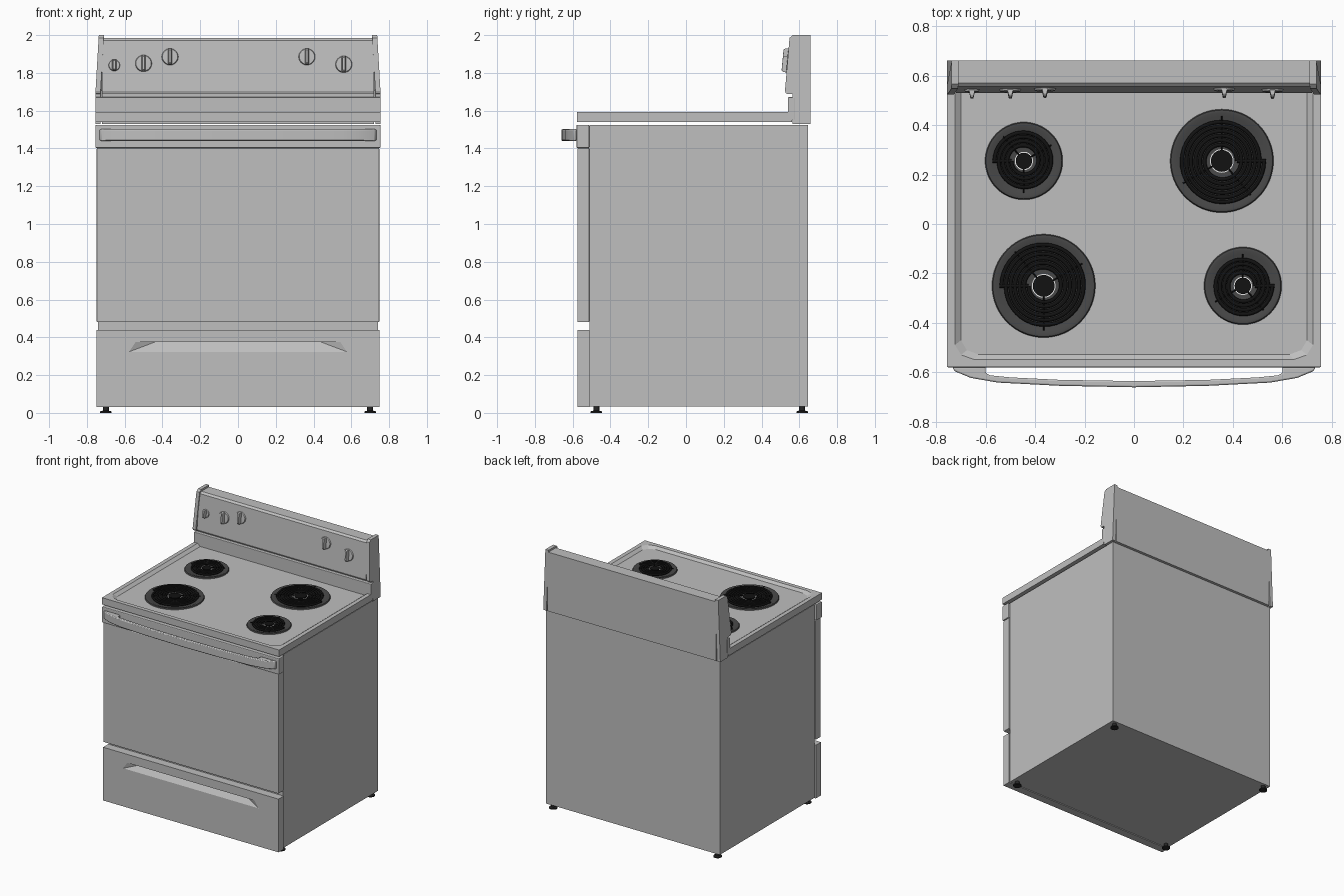
import bpy, bmesh, math
from mathutils import Matrix, Vector

if "Cube" in bpy.data.objects:
    bpy.data.objects.remove(bpy.data.objects["Cube"])


def material(name, v):
    m = bpy.data.materials.new(name)
    m.use_nodes = True
    m.diffuse_color = (v, v, v, 1)
    m.node_tree.nodes["Principled BSDF"].inputs["Base Color"].default_value = (v, v, v, 1)
    return m


ENAMEL = material("grey enamel", 0.52)
PAN = material("dark grey pan", 0.065)
COIL = material("black coil", 0.006)
FOOT = material("black rubber", 0.02)
TRIM = material("light trim", 0.8)


def finish(name, bm, mat, bevel=0.0, smooth=False):
    bmesh.ops.recalc_face_normals(bm, faces=bm.faces)
    mesh = bpy.data.meshes.new(name)
    bm.to_mesh(mesh)
    bm.free()
    ob = bpy.data.objects.new(name, mesh)
    bpy.context.collection.objects.link(ob)
    mesh.materials.append(mat)
    if bevel:
        mod = ob.modifiers.new("bevel", "BEVEL")
        mod.width, mod.segments, mod.limit_method = bevel, 2, "ANGLE"
    if smooth:
        bpy.ops.object.select_all(action="DESELECT")
        ob.select_set(True)
        bpy.context.view_layer.objects.active = ob
        bpy.ops.object.shade_smooth_by_angle(angle=math.radians(35))
    return ob


def hull(name, points, mat=ENAMEL, bevel=0.0):
    bm = bmesh.new()
    for p in points:
        bm.verts.new(p)
    bmesh.ops.convex_hull(bm, input=bm.verts)
    bmesh.ops.dissolve_limit(bm, angle_limit=0.01, verts=bm.verts, edges=bm.edges)
    return finish(name, bm, mat, bevel)


def box(name, x, y, z, mat=ENAMEL, bevel=0.0):
    return hull(name, [(a, b, c) for a in x for b in y for c in z], mat, bevel)


def prism(name, outline, place, a, b, mat=ENAMEL, bevel=0.0, smooth=False):
    """Sweep an outline between depths a and b; place maps (u, v, depth) to xyz."""
    bm = bmesh.new()
    rings = [[bm.verts.new(place(u, v, d)) for u, v in outline] for d in (a, b)]
    bm.faces.new(rings[0])
    bm.faces.new(rings[1])
    for i in range(len(outline)):
        j = (i + 1) % len(outline)
        bm.faces.new((rings[0][i], rings[0][j], rings[1][j], rings[1][i]))
    return finish(name, bm, mat, bevel, smooth)


def lathe(name, profile, at, mat, steps=48):
    bm = bmesh.new()
    vs = [bm.verts.new((r, 0, z)) for r, z in profile]
    edges = [bm.edges.new(p) for p in zip(vs, vs[1:])]
    bmesh.ops.spin(bm, geom=vs + edges, axis=(0, 0, 1), cent=(0, 0, 0),
                   angle=math.tau, steps=steps, use_duplicate=False)
    bmesh.ops.remove_doubles(bm, verts=bm.verts, dist=1e-5)
    ob = finish(name, bm, mat, smooth=True)
    ob.location = at
    return ob


def cut(target, cutter):
    mod = target.modifiers.new("cut", "BOOLEAN")
    mod.operation, mod.object, mod.solver = "DIFFERENCE", cutter, "EXACT"
    cutter.hide_render = True
    cutter.hide_set(True)


# Body, door and drawer
box("oven_body", (-0.74, 0.74), (-0.51, 0.645), (0.035, 1.525))
box("oven_door", (-0.748, 0.748), (-0.575, -0.512), (0.48, 1.402), bevel=0.005)
box("door_top_panel", (-0.755, 0.755), (-0.58, -0.512), (1.402, 1.525), bevel=0.006)
drawer = box("storage_drawer", (-0.748, 0.748), (-0.575, -0.512), (0.03, 0.44))
scoop = hull("drawer_scoop_cutter",
             [(s * x, y, z) for s in (-1, 1) for x, y, z in
              ((0.58, -0.576, 0.322), (0.545, -0.576, 0.375),
               (0.44, -0.54, 0.375), (0.58, -0.6, 0.322), (0.545, -0.6, 0.375))])
cut(drawer, scoop)

# Bowed door handle with solid end mounts
outer = [(0.735, -0.578), (0.725, -0.595), (0.66, -0.622), (0.55, -0.641), (0.3, -0.654)]
inner = [(0.3, -0.63), (0.5, -0.62), (0.58, -0.612), (0.6, -0.603), (0.6, -0.578)]
half = outer + [(0, -0.66)]
outline = half + [(-x, y) for x, y in reversed(outer)]
outline += [(-x, y) for x, y in reversed(inner)] + [(0, -0.635)] + inner
prism("door_handle", outline, lambda u, v, d: (u, v, d), 1.44, 1.502, bevel=0.006, smooth=True)

# Cooktop with a shallow sunken top
cooktop = box("cooktop", (-0.755, 0.755), (-0.578, 0.56), (1.54, 1.592))
rim = [(-0.725, 0.6), (-0.725, -0.49), (-0.7, -0.53), (-0.65, -0.548)]
rim += [(-x, y) for x, y in reversed(rim)]
well = hull("cooktop_well_cutter",
            [(x * k, y + (0.02 if y < 0 else 0) * (z < 1.58), z)
             for z, k in ((1.574, 0.965), (1.593, 1.0), (1.62, 1.0)) for x, y in rim])
cut(cooktop, well)

# Back riser and control panel with end caps
box("back_riser", (-0.755, 0.755), (0.54, 0.575), (1.55, 1.672), bevel=0.004)
side = [(0.66, 1.53), (0.66, 1.985), (0.57, 1.985), (0.555, 1.972),
        (0.53, 1.705), (0.535, 1.692), (0.565, 1.69), (0.565, 1.53)]
prism("control_panel", side, lambda u, v, d: (d, u, v), -0.72, 0.72)
cap = [(0.66, 1.53), (0.66, 2.0), (0.565, 2.0), (0.548, 1.985),
       (0.524, 1.705), (0.53, 1.69), (0.565, 1.687), (0.565, 1.53)]
for label, s in (("left", 1), ("right", -1)):
    # Outer faces lean inward towards the top
    def place(u, v, d, s=s):
        lean = 0.018 * max(0, v - 1.69) / 0.31
        return (s * (d - lean), u, v)
    prism(label + "_end_cap", cap, place, 0.728, 0.755)

# Knobs: thin dial with a tapered grip, tilted with the panel
TILT = math.atan2(0.025, 0.267)
for i, (x, z, r) in enumerate(((-0.655, 1.84, 0.03), (-0.5, 1.85, 0.044), (-0.36, 1.885, 0.044),
                               (0.365, 1.885, 0.044), (0.56, 1.845, 0.044))):
    y = 0.53 + (z - 1.705) * math.tan(TILT)
    frame = Matrix.Translation((x, y, z)) @ Matrix.Rotation(math.pi / 2 - TILT, 4, "X")
    dial = lathe(f"knob_dial_{i + 1}", [(0, 0), (r, 0), (r * 0.92, 0.008), (0, 0.01)], (0, 0, 0), ENAMEL, 32)
    dial.matrix_world = frame
    h = r * 0.98
    grip = hull(f"knob_grip_{i + 1}",
                [(a * w, b * h * k, d) for a in (-1, 1) for b in (-1, 1)
                 for w, k, d in ((0.012, 1, 0.004), (0.007, 1, 0.024), (0.006, 0.8, 0.034))], bevel=0.002)
    grip.matrix_world = frame


# Burners: drip pan, spiral coil, spokes and centre cap
def tube(name, paths, radius, at):
    cu = bpy.data.curves.new(name, "CURVE")
    cu.dimensions, cu.bevel_depth, cu.bevel_resolution = "3D", radius, 1
    cu.use_fill_caps = True
    for path in paths:
        sp = cu.splines.new("POLY")
        sp.points.add(len(path) - 1)
        for p, co in zip(sp.points, path):
            p.co = (*co, 1)
    cu.materials.append(COIL)
    ob = bpy.data.objects.new(name, cu)
    ob.location = at
    bpy.context.collection.objects.link(ob)


def burner(label, x, y, r, turns, start):
    at = (x, y, 1.574)
    lathe(label + "_drip_pan", [(r, 0), (r - 0.004, 0.008), (r - 0.014, 0.01),
                                (r - 0.03, 0.003), (0, 0.003)], at, PAN, 64)
    core = r * 0.21
    lathe(label + "_centre_ring", [(core + 0.004, 0.003), (core + 0.004, 0.007), (0, 0.007)], at, TRIM)
    lathe(label + "_centre_cap", [(core, 0.003), (core, 0.014), (0, 0.015)], at, COIL)
    r0, r1, n = core + 0.017, r - 0.038, 40 * turns
    spiral = []
    for i in range(n + 1):
        a, q = start + math.tau * turns * i / n, r0 + (r1 - r0) * i / n
        spiral.append((q * math.cos(a), q * math.sin(a), 0.012))
    tube(label + "_coil", [spiral], 0.0078, at)

    def ray(a, q0, q1, z):
        return [(q * math.cos(a), q * math.sin(a), z) for q in (q0, q1)]
    tube(label + "_coil_terminal", [ray(start, r0, r - 0.03, 0.012)], 0.0078, at)
    tube(label + "_spokes", [ray(start + math.radians(d), core, r - 0.028, 0.016)
                             for d in (90, 210, 310)], 0.003, at)


burner("back_right_burner", -0.445, 0.255, 0.157, 4, math.pi)
burner("back_left_burner", 0.355, 0.255, 0.209, 6, 0)
burner("front_right_burner", -0.365, -0.25, 0.209, 6, math.pi)
burner("front_left_burner", 0.44, -0.25, 0.157, 4, 0)

# Levelling feet
for fx in (-0.7, 0.7):
    for fy in (-0.475, 0.615):
        lathe("levelling_foot", [(0, 0), (0.03, 0), (0.03, 0.008), (0.016, 0.012),
                                 (0.016, 0.04), (0, 0.04)], (fx, fy, 0), FOOT, 16)
